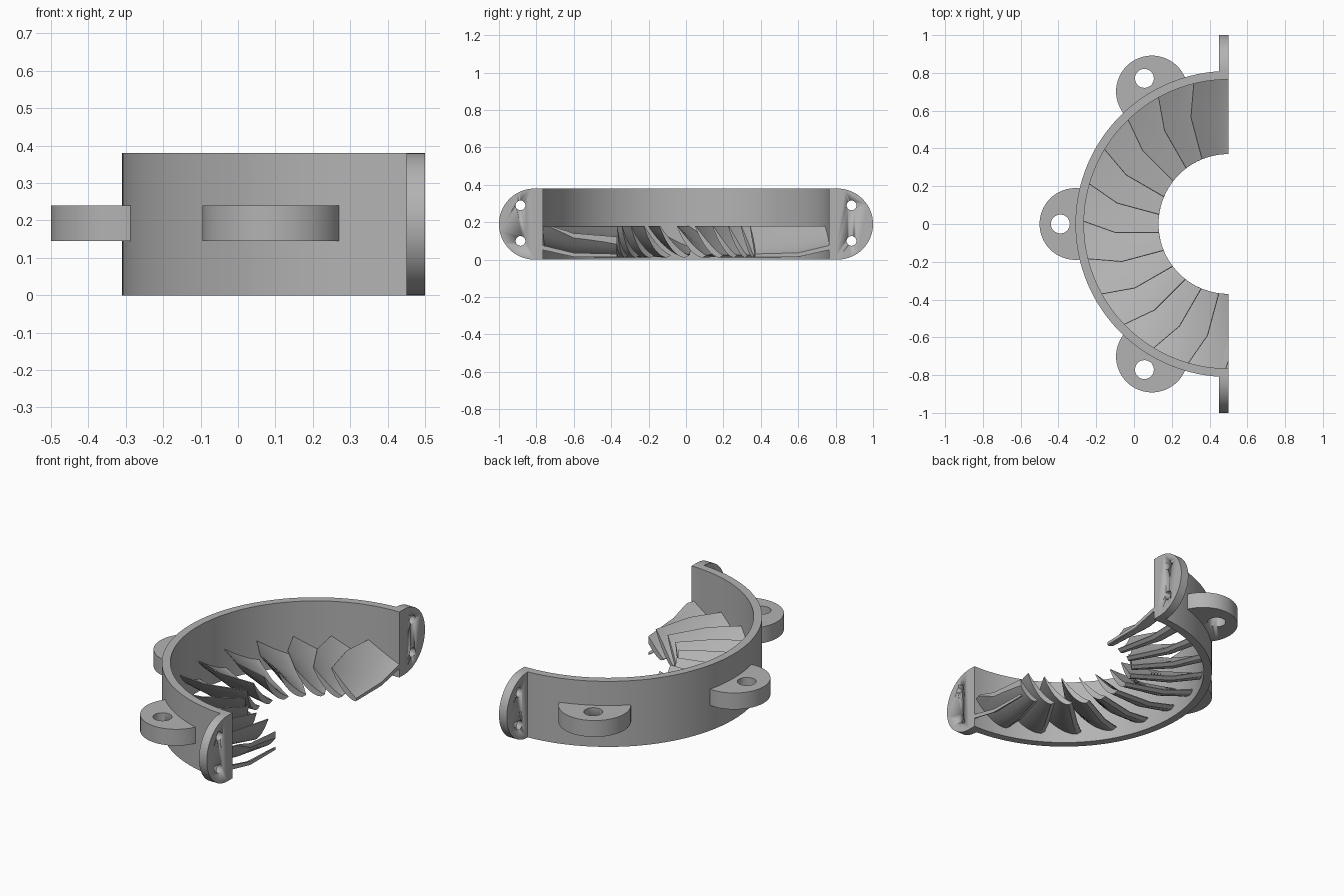
import bpy, bmesh
from math import sin, cos, radians, pi, sqrt, hypot
from mathutils import Vector, Matrix

if "Cube" in bpy.data.objects:
    bpy.data.objects.remove(bpy.data.objects["Cube"])

CX = 0.5                      # ring axis, also the cut plane
R_OUT, R_IN, R_MID = 0.81, 0.765, 0.79
HEIGHT = 0.38

grey = bpy.data.materials.new("plain grey")
grey.use_nodes = True
grey.diffuse_color = (0.45, 0.45, 0.45, 1)
grey.node_tree.nodes["Principled BSDF"].inputs["Base Color"].default_value = (0.45, 0.45, 0.45, 1)


def polar(r, a, z=0.0):
    return Vector((CX + r * cos(a), r * sin(a), z))


def finish(name, bm, smooth=35):
    bmesh.ops.recalc_face_normals(bm, faces=bm.faces[:])
    mesh = bpy.data.meshes.new(name)
    bm.to_mesh(mesh)
    bm.free()
    mesh.materials.append(grey)
    ob = bpy.data.objects.new(name, mesh)
    bpy.context.collection.objects.link(ob)
    bpy.ops.object.select_all(action='DESELECT')
    ob.select_set(True)
    bpy.context.view_layer.objects.active = ob
    bpy.ops.object.shade_smooth_by_angle(angle=radians(smooth))
    return ob


def prism(name, outline, offset):
    """Extrude a closed outline along offset."""
    bm = bmesh.new()
    face = bm.faces.new([bm.verts.new(p) for p in outline])
    ext = bmesh.ops.extrude_face_region(bm, geom=[face])
    moved = [g for g in ext["geom"] if isinstance(g, bmesh.types.BMVert)]
    bmesh.ops.translate(bm, verts=moved, vec=offset)
    return finish(name, bm)


def drill(ob, centre, radius, axis):
    """Cut a round hole through ob."""
    bm = bmesh.new()
    turn = Matrix.Rotation(pi / 2, 4, 'Y') if axis == 'X' else Matrix()
    bmesh.ops.create_cone(bm, cap_ends=True, segments=32, radius1=radius, radius2=radius,
                          depth=0.4, matrix=Matrix.Translation(centre) @ turn)
    cutter = finish("hole_cutter", bm)
    cutter.hide_render = True
    bpy.context.view_layer.objects.active = ob
    mod = ob.modifiers.new("hole", 'BOOLEAN')
    mod.operation = 'DIFFERENCE'
    mod.solver = 'EXACT'
    mod.object = cutter
    bpy.ops.object.modifier_apply(modifier=mod.name)
    bpy.data.objects.remove(cutter)


# Half ring wall
N = 72
angles = [pi / 2 + pi * i / N for i in range(N + 1)]
outline = [polar(R_OUT, a) for a in angles] + [polar(R_IN, a) for a in reversed(angles)]
prism("half_ring_wall", outline, Vector((0, 0, HEIGHT)))

# End flanges with two bolt holes each
for side, label in ((1, "back"), (-1, "front")):
    half = HEIGHT / 2
    pts = [Vector((0.45, side * R_MID, 0))]
    for i in range(33):
        a = -pi / 2 + pi * i / 32
        pts.append(Vector((0.45, side * (R_OUT + half * cos(a)), half + half * sin(a))))
    pts.append(Vector((0.45, side * R_MID, HEIGHT)))
    flange = prism(label + "_flange", pts, Vector((0.05, 0, 0)))
    for z in (0.1, 0.29):
        drill(flange, Vector((0.47, side * 0.885, z)), 0.026, 'X')

# Round mounting ears around the outside
for deg, label in ((120, "back"), (180, "right"), (240, "front")):
    centre = polar(R_OUT, radians(deg))
    pts = []
    for i in range(64):
        a = 2 * pi * i / 64
        p = centre + Vector((0.19 * cos(a), 0.19 * sin(a), 0))
        d = p - Vector((CX, 0, 0))
        if d.length < R_MID:
            p = Vector((CX, 0, 0)) + d.normalized() * R_MID
        p.z = 0.145
        pts.append(p)
    ear = prism(label + "_mounting_ear", pts, Vector((0, 0, 0.095)))
    drill(ear, polar(0.89, radians(deg), 0.19), 0.05, 'Z')

# Curved vanes: radius, top angle, sweep, lower height at each station
STATIONS = ((0.37, 112, 24, 0.025), (0.6, 109.3, 21.3, 0.03), (0.79, 103.3, 15.3, 0.075))
STEPS = 14
TOP = 0.18


def section(r, top, sweep, low, turn):
    """Closed vane profile wrapped on a cylinder of radius r."""
    width = r * radians(sweep)
    upper, lower = [], []
    for i in range(STEPS + 1):
        s = i / STEPS
        u, z = width * s, low + (TOP - low) * (1 - s) ** 1.35
        slope = -(TOP - low) * 1.35 * (1 - s) ** 0.35 / width
        n = hypot(1, slope)
        t = 0.004 + 0.07 * s * sqrt(1 - s)
        upper.append((u, z))
        lower.append((u + t * slope / n, max(0.002, z - t / n)))
    return [polar(r, radians(top + turn) - u / r, z) for u, z in upper + lower[::-1]]


for k in range(13):
    bm = bmesh.new()
    loops = [[bm.verts.new(p) for p in section(*st, 15 * k)] for st in STATIONS]
    count = len(loops[0])
    for a, b in zip(loops, loops[1:]):
        for i in range(count):
            j = (i + 1) % count
            bm.faces.new((a[i], a[j], b[j], b[i]))
    # End caps as strips between the upper and lower curves
    for ring in (loops[0], loops[-1]):
        for i in range(STEPS):
            bm.faces.new((ring[i], ring[i + 1], ring[count - 2 - i], ring[count - 1 - i]))
    # Trim at the flat mating plane
    bmesh.ops.bisect_plane(bm, geom=bm.verts[:] + bm.edges[:] + bm.faces[:], dist=1e-5,
                           plane_co=(CX, 0, 0), plane_no=(1, 0, 0), clear_outer=True)
    rim = [e for e in bm.edges if e.is_boundary]
    if rim:
        bmesh.ops.holes_fill(bm, edges=rim, sides=0)
    finish("vane_%02d" % (k + 1), bm, 25)
